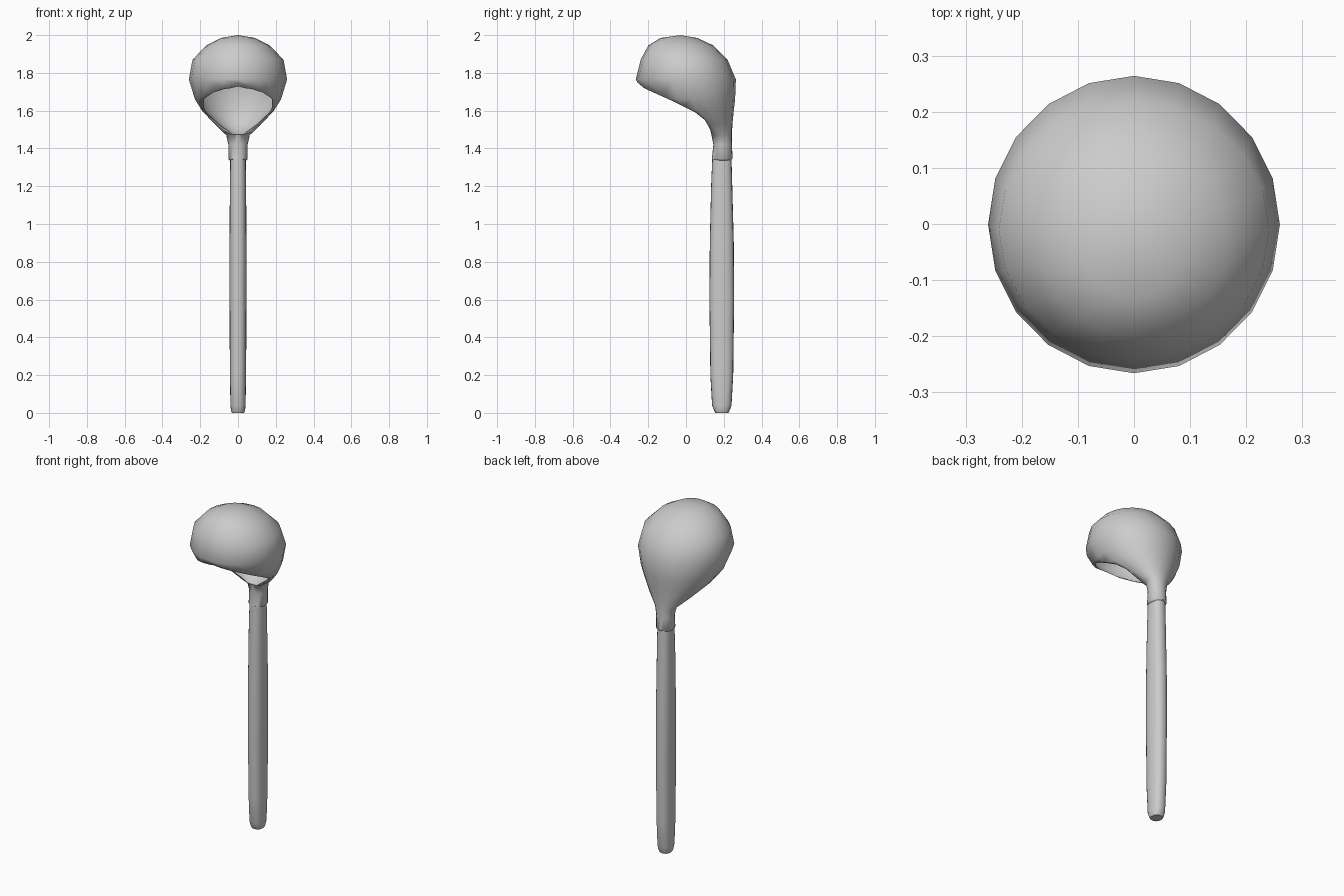
import bpy, bmesh, math

if "Cube" in bpy.data.objects:
    bpy.data.objects.remove(bpy.data.objects["Cube"])


def loft(name, rings, sides, cap_top=None, power=1.0):
    """Closed loft from rings of (z, y_front, y_back, half_width)."""
    bm = bmesh.new()
    loops = []
    for z, yf, yb, rx in rings:
        loop = []
        for i in range(sides):
            a = 2 * math.pi * i / sides
            c, s = math.cos(a), math.sin(a)
            x = rx * math.copysign(abs(c) ** power, c)
            y = (yf + yb) / 2 + (yb - yf) / 2 * math.copysign(abs(s) ** power, s)
            loop.append(bm.verts.new((x, y, z)))
        loops.append(loop)
    for a, b in zip(loops, loops[1:]):
        for i in range(sides):
            j = (i + 1) % sides
            bm.faces.new((a[i], a[j], b[j], b[i]))
    bm.faces.new(loops[0][::-1])
    if cap_top:
        tip = bm.verts.new(cap_top)
        for i in range(sides):
            bm.faces.new((loops[-1][i], loops[-1][(i + 1) % sides], tip))
    else:
        bm.faces.new(loops[-1])
    return finish(name, bm)


def finish(name, bm):
    bmesh.ops.recalc_face_normals(bm, faces=bm.faces)
    me = bpy.data.meshes.new(name)
    bm.to_mesh(me)
    bm.free()
    ob = bpy.data.objects.new(name, me)
    bpy.context.collection.objects.link(ob)
    return ob


def cut(target, cutter):
    m = target.modifiers.new("cut", 'BOOLEAN')
    m.operation, m.solver, m.object = 'DIFFERENCE', 'EXACT', cutter
    bpy.context.view_layer.objects.active = target
    bpy.ops.object.modifier_apply(modifier=m.name)
    bpy.data.objects.remove(cutter)


def smooth(ob, angle):
    bpy.ops.object.select_all(action='DESELECT')
    ob.select_set(True)
    bpy.context.view_layer.objects.active = ob
    bpy.ops.object.shade_smooth_by_angle(angle=math.radians(angle))


# scoop head with neck, as a full teardrop
neck = [(1.335, .15, .236, .042), (1.345, .137, .247, .051), (1.42, .145, .243, .051),
        (1.47, .135, .243, .062)]
bowl = [(1.53, .02, .246, .125), (1.60, -.13, .253, .19), (1.66, -.205, .26, .228),
        (1.765, -.266, .264, .26), (1.87, -.24, .22, .241), (1.945, -.2, .145, .168),
        (1.985, -.135, .06, .09)]
head = loft("scoop_head", neck + bowl, 20, (0, -.03, 2.0))

# hollow of the bowl
t = .012
inner = [(1.475, .09, .155, .03), (1.53, .02 + t, .215, .105)]
inner += [(z - (t if z > 1.8 else 0), f + t, b - t, r - t) for z, f, b, r in bowl[1:]]
cavity = loft("bowl_cavity", inner, 20, (0, -.03, 1.988))

# slanted, curved mouth cut from the side profile
profile = [(-.4, 1.76), (-.268, 1.758), (-.22, 1.718), (-.08, 1.655), (.05, 1.59),
           (.1, 1.55), (.128, 1.5), (.136, 1.465), (.12, 1.44), (-.4, 1.44)]
bm = bmesh.new()
face = bm.faces.new([bm.verts.new((-.5, y, z)) for y, z in profile])
ext = bmesh.ops.extrude_face_region(bm, geom=[face])
bmesh.ops.translate(bm, vec=(1, 0, 0),
                    verts=[v for v in ext["geom"] if isinstance(v, bmesh.types.BMVert)])
mouth = finish("mouth_cutter", bm)
cut(head, mouth)
cut(head, cavity)
smooth(head, 50)

# oval grip
grip = [(0, .155, .226, .032), (.01, .15, .23, .037), (.04, .138, .241, .040),
        (.2, .129, .250, .043), (.6, .124, .255, .045), (.9, .126, .253, .045),
        (1.2, .133, .245, .043), (1.345, .139, .241, .041)]
handle = loft("handle", grip, 20, power=.85)
smooth(handle, 50)
